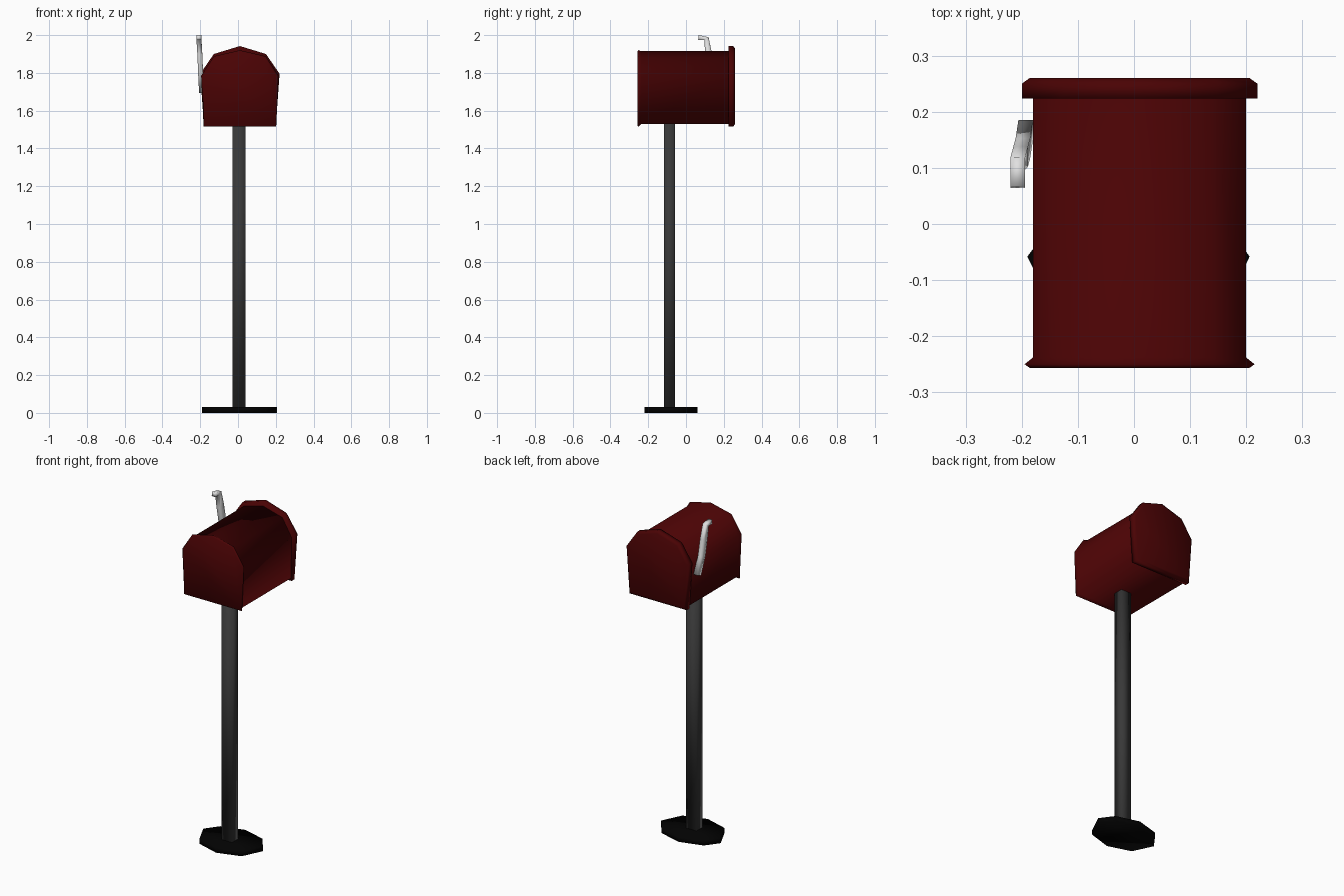
import bpy, bmesh, math
from mathutils import Vector

if "Cube" in bpy.data.objects:
    bpy.data.objects.remove(bpy.data.objects["Cube"])


def material(name, rgb):
    m = bpy.data.materials.new(name)
    m.diffuse_color = (*rgb, 1)
    m.use_nodes = True
    m.node_tree.nodes["Principled BSDF"].inputs["Base Color"].default_value = m.diffuse_color
    return m


RED = material("dark red paint", (0.068, 0.0008, 0.0012))
GREY = material("dark grey metal", (0.04, 0.04, 0.04))
BLACK = material("black rubber", (0.0006, 0.0006, 0.0006))
WHITE = material("off white", (0.75, 0.75, 0.75))


def loft(name, rings, mat, angle=None):
    """Skin closed rings of points and cap both ends."""
    bm = bmesh.new()
    vs = [[bm.verts.new(p) for p in r] for r in rings]
    n = len(vs[0])
    for a, b in zip(vs, vs[1:]):
        for i in range(n):
            j = (i + 1) % n
            bm.faces.new((a[i], a[j], b[j], b[i]))
    bm.faces.new(vs[0][::-1])
    bm.faces.new(vs[-1])
    bmesh.ops.recalc_face_normals(bm, faces=bm.faces)
    me = bpy.data.meshes.new(name)
    bm.to_mesh(me)
    bm.free()
    me.materials.append(mat)
    ob = bpy.data.objects.new(name, me)
    bpy.context.collection.objects.link(ob)
    if angle:
        bpy.context.view_layer.objects.active = ob
        ob.select_set(True)
        bpy.ops.object.shade_smooth_by_angle(angle=math.radians(angle))
        ob.select_set(False)
    return ob


CX = 0.01


def arch(half, y):
    """Mirror a half profile (x, z) that runs from bottom corner to crown."""
    pts = half + [(-x, z) for x, z in half[-2::-1]]
    return [(CX + x, y, z) for x, z in pts]


# box shell with a flared lip at the front
body = [(0.185, 1.53), (0.19, 1.775), (0.128, 1.88), (0, 1.915)]
lip = [(0.192, 1.515), (0.205, 1.785), (0.138, 1.888), (0, 1.92)]
rim = [(0.188, 1.52), (0.195, 1.78), (0.132, 1.882), (0, 1.914)]
loft("box_body", [arch(rim, -0.257), arch(lip, -0.25), arch(body, -0.238),
                  arch(body, 0.23)], RED, 180)

# larger back plate with a softened rear edge
plate = [(0.19, 1.515), (0.21, 1.795), (0.138, 1.90), (0, 1.942)]
inner = [(0.178, 1.53), (0.196, 1.79), (0.13, 1.888), (0, 1.928)]
loft("back_plate", [arch(plate, 0.224), arch(plate, 0.25), arch(inner, 0.26)],
     RED, 180)


# square post
def square(z, hx=0.035, hy=0.029, cx=0.006, cy=-0.087):
    return [(cx + sx * hx, cy + sy * hy, z)
            for sx, sy in ((-1, -1), (1, -1), (1, 1), (-1, 1))]


loft("post", [square(0.02), square(1.535)], GREY, 180)


# eight sided foot
def foot(z):
    ring = []
    for k in range(8):
        c, s = math.cos(k * math.pi / 4), math.sin(k * math.pi / 4)
        ring.append((0.008 + 0.198 * c, -0.08 + 0.14 * s + 0.022 * c ** 8, z))
    return ring


loft("foot_plate", [foot(0), foot(0.03)], BLACK, 180)

# bent signal flag on the left side
path = [Vector(p) for p in ((-0.207, 0.066, 1.987), (-0.207, 0.108, 1.982),
                            (-0.202, 0.120, 1.90), (-0.198, 0.135, 1.80),
                            (-0.193, 0.168, 1.70))]
rings = []
for i, p in enumerate(path):
    t = (path[min(i + 1, len(path) - 1)] - path[max(i - 1, 0)]).normalized()
    u = Vector((1, 0, 0))
    u = (u - t * u.dot(t)).normalized()
    v = t.cross(u)
    w = 0.013 if i < 2 else 0.018
    rings.append([p + 0.013 * a * u + w * b * v
                  for a, b in ((-1, -1), (1, -1), (1, 1), (-1, 1))])
loft("signal_flag", rings, WHITE, 180)
